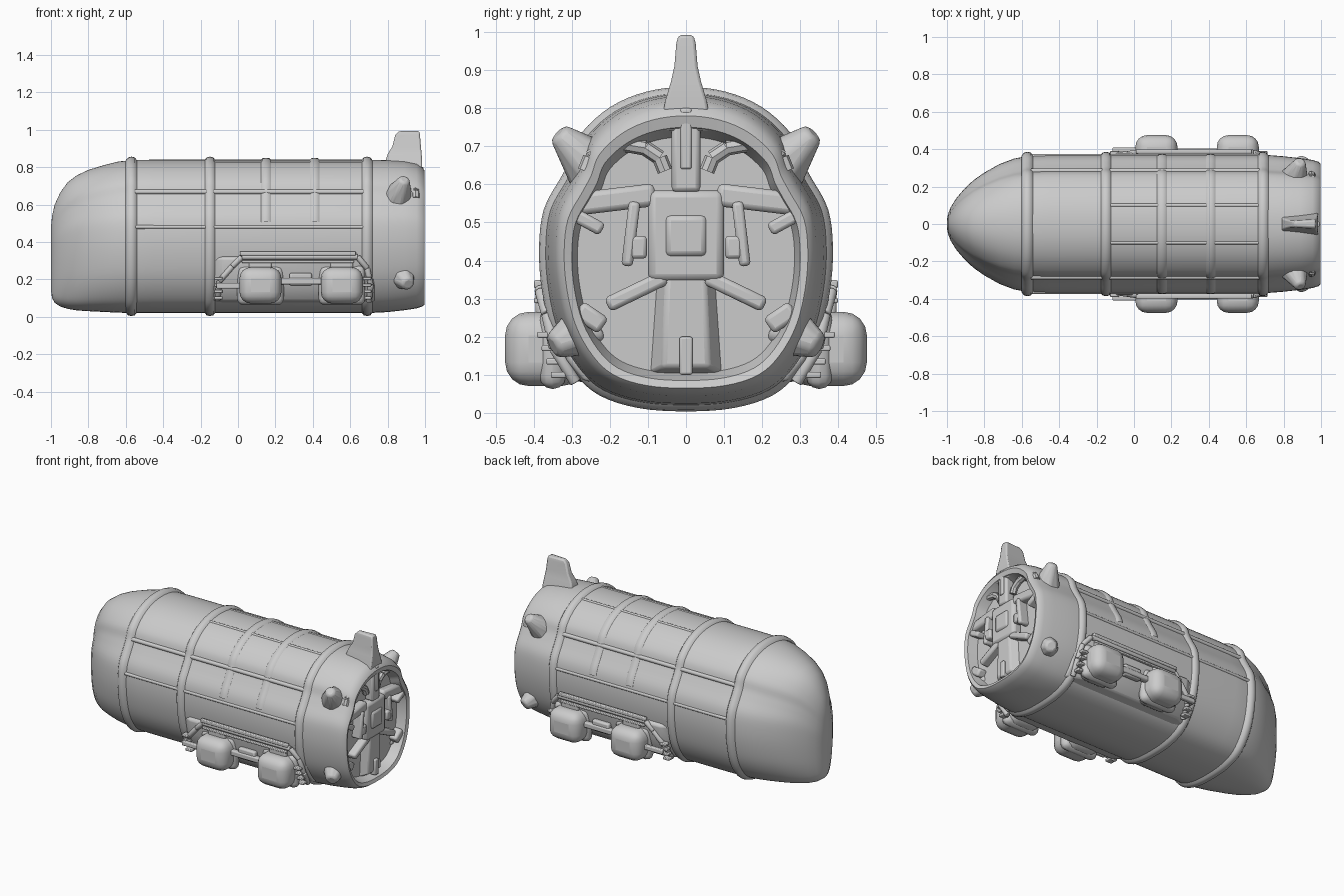
import bpy, bmesh, math
from mathutils import Vector

if "Cube" in bpy.data.objects:
    bpy.data.objects.remove(bpy.data.objects["Cube"])


def finish(name, bm, bevel=0, segs=2, angle=40):
    bmesh.ops.recalc_face_normals(bm, faces=bm.faces)
    me = bpy.data.meshes.new(name)
    bm.to_mesh(me)
    bm.free()
    for p in me.polygons:
        p.use_smooth = True
    me.set_sharp_from_angle(angle=math.radians(angle))
    ob = bpy.data.objects.new(name, me)
    bpy.context.collection.objects.link(ob)
    if bevel:
        m = ob.modifiers.new("bevel", 'BEVEL')
        m.width, m.segments, m.limit_method = bevel, segs, 'ANGLE'
    return ob


def loft(name, rings, closed=True, caps=True, **kw):
    bm = bmesh.new()
    vs = [[bm.verts.new(p) for p in r] for r in rings]
    n = len(rings[0])
    for a, b in zip(vs, vs[1:]):
        for i in range(n if closed else n - 1):
            j = (i + 1) % n
            bm.faces.new((a[i], a[j], b[j], b[i]))
    if caps:
        bm.faces.new(vs[0])
        bm.faces.new(vs[-1])
    return finish(name, bm, **kw)


def box(name, c, size, bevel=0.01, segs=2, rx=0):
    bm = bmesh.new()
    bmesh.ops.create_cube(bm, size=1)
    bmesh.ops.scale(bm, vec=size, verts=bm.verts)
    ob = finish(name, bm, bevel, segs)
    ob.location, ob.rotation_euler = c, (rx, 0, 0)
    return ob


def rod(name, a, b, r1, r2=None, sides=10, flat=1, bevel=0):
    a, b = Vector(a), Vector(b)
    bm = bmesh.new()
    bmesh.ops.create_cone(bm, cap_ends=True, segments=sides, radius1=r1,
                          radius2=r1 if r2 is None else r2, depth=(b - a).length)
    bmesh.ops.transform(bm, matrix=(b - a).to_track_quat('Z', 'Y').to_matrix().to_4x4(), verts=bm.verts)
    bmesh.ops.scale(bm, vec=(1, 1, flat), verts=bm.verts)
    ob = finish(name, bm, bevel)
    ob.location = (a + b) / 2
    return ob


# Hull cross-section, right half from keel to crown (y, z)
HALF = [(0, .02), (.12, .028), (.22, .06), (.285, .12), (.335, .21), (.362, .32), (.37, .43),
        (.358, .53), (.315, .61), (.288, .66), (.262, .725), (.19, .79), (.1, .828), (0, .84)]


def smooth_half():
    p = [Vector(q) for q in [(-.12, .028)] + HALF + [(-.1, .828)]]
    out = []
    for i in range(1, len(p) - 2):
        a, b, c, d = p[i - 1:i + 3]
        for k in range(4):
            t = k / 4
            out.append(.5 * (2 * b + (c - a) * t + (2 * a - 5 * b + 4 * c - d) * t * t
                             + (3 * b - a - 3 * c + d) * t ** 3))
    return out + [p[-2]]


half = smooth_half()
LOOP = [(q.x, q.y) for q in half] + [(-q.x, q.y) for q in half[-2:0:-1]]


def ring(x, w, z0, z1):
    return [Vector((x, y * w / .37, z0 + (z - .02) * (z1 - z0) / .82)) for y, z in LOOP]


# Hull: wedge nose, straight barrel, tapering tail with a recessed end
STATIONS = [(-1, .025, .14, .48), (-.994, .055, .10, .54), (-.98, .09, .075, .6), (-.95, .138, .055, .665),
            (-.91, .185, .042, .72), (-.86, .233, .034, .757), (-.8, .275, .03, .785), (-.72, .32, .026, .81),
            (-.64, .35, .022, .83), (-.56, .365, .02, .838), (-.45, .37, .02, .84), (.7, .37, .02, .84),
            (.8, .362, .025, .837), (.89, .352, .035, .832), (.955, .342, .045, .82), (.985, .333, .055, .80),
            (.998, .32, .065, .78), (.99, .3, .085, .75), (.93, .285, .105, .725)]
loft("hull", [ring(*s) for s in STATIONS])


# Raised ribs around the hull; some cover only the upper deck
def rib(name, x, zmin=-1, h=.016):
    pts = [(y, z) for y, z in LOOP if z > zmin]
    rings = []
    for dx, o in ((-.032, -.006), (-.018, h * .75), (0, h), (.018, h * .75), (.032, -.006)):
        r = []
        for y, z in pts:
            d = Vector((0, y, z - .43)).normalized()
            r.append(Vector((x + dx, y, z)) + d * o)
        rings.append(r)
    loft(name, rings, closed=zmin < 0, caps=False)


for x in (-.57, -.15, .69):
    rib("hull_rib", x)
for x in (.15, .41):
    rib("deck_rib", x, .5, .01)

# Lengthwise seams
for s in (1, -1):
    rod("deck_seam", (-.57, s * .284, .668), (.7, s * .284, .668), .013)
    rod("crown_seam", (-.15, s * .1, .824), (.69, s * .1, .824), .009)
    rod("side_seam", (-.57, s * .364, .48), (.7, s * .364, .48), .01)

# Tail fin with flared root
FIN = [(.74, .78, .985, .07), (.82, .785, .985, .055), (.87, .80, .982, .04),
       (.91, .825, .978, .031), (.97, .84, .973, .026), (.992, .86, .97, .02)]
loft("tail_fin", [[(a, -h * .7, z), (b, -h, z), (b, h, z), (a, h * .7, z)] for z, a, b, h in FIN], bevel=.008)

for s in (1, -1):
    # Stub fins around the tail
    rod("upper_stub_fin", (.855, s * .24, .64), (.89, s * .335, .735), .085, .03, 8, bevel=.012)
    rod("lower_stub_fin", (.87, s * .25, .225), (.91, s * .35, .175), .085, .036, 7, bevel=.012)

    # Undercarriage bay: filled plate, frame and rails
    prof = [(.2, .07), (.3, .085), (.345, .14), (.368, .22), (.382, .31), (.33, .345)]
    bay = [[(x, s * (y - d), z) for y, z in prof] for x, d in ((-.13, .03), (-.08, 0), (.62, 0), (.73, .035))]
    loft("bay_plate", bay, bevel=.008)
    frame = [(-.11, .3, .09), (-.1, .365, .19), (-.03, .375, .27), (.02, .382, .32),
             (.64, .382, .32), (.69, .365, .26), (.71, .345, .17), (.7, .29, .08)]
    for a, b in zip(frame, frame[1:]):
        rod("bay_frame", (a[0], s * a[1], a[2]), (b[0], s * b[1], b[2]), .016, bevel=.004)
    box("upper_rail", (.32, s * .388, .338), (.62, .022, .022), .005)
    box("lower_rail", (.32, s * .39, .295), (.6, .018, .014), .004)
    for k in range(4):
        for x in (-.105, .69):
            box("bay_tooth", (x, s * (.335 + .012 * k), .1 + .035 * k), (.045, .04, .016), .004)

    # Rounded wheel pods with collars, axles and links
    for x in (.12, .555):
        box("wheel_pod", (x, s * .37, .168), (.225, .21, .195), .062, 4)
        box("pod_collar", (x, s * .35, .17), (.25, .07, .215), .05, 3)
        box("pod_bracket", (x, s * .375, .275), (.12, .04, .05), .01)
    box("pod_link", (.335, s * .385, .19), (.24, .035, .035), .008)
    box("pod_link_plate", (.335, s * .375, .2), (.12, .04, .07), .01)
    box("front_strut", (-.04, s * .397, .165), (.15, .026, .03), .006)

# Tail machinery inside the recessed end
box("tail_hub", (.95, 0, .465), (.07, .2, .24), .02)
box("hub_boss", (.965, 0, .465), (.06, .11, .11), .015)
box("upper_keel", (.955, 0, .68), (.06, .075, .2), .012)
box("upper_keel_ridge", (.97, 0, .72), (.045, .03, .16), .006)
loft("lower_column", [[(x, -a, z), (x, a, z), (x, b, z2), (x, -b, z2)]
                      for x, a, b, z, z2 in ((.92, .1, .08, .1, .37), (.975, .06, .05, .12, .36))], bevel=.01)
box("lower_key", (.97, 0, .15), (.04, .035, .1), .006)
for s in (1, -1):
    box("side_arm", (.95, s * .19, .56), (.06, .22, .06), .015, rx=s * -.12)
    box("inner_rib", (.955, s * .145, .47), (.07, .03, .17), .01, rx=s * .12)
    box("hook_block", (.965, s * .125, .435), (.05, .045, .06), .01)
    box("outer_claw", (.955, s * .255, .5), (.06, .08, .035), .01, rx=s * .5)
    box("lower_brace", (.95, s * .13, .32), (.06, .17, .04), .012, rx=s * -.45)
    box("lower_outer_brace", (.95, s * .25, .25), (.06, .08, .05), .012, rx=s * .6)
    # Arched lip above each upper pocket
    arc = [(s * (.16 + .105 * math.cos(t)), .635 + .07 * math.sin(t))
           for t in [math.pi * k / 6 for k in range(7)]]
    for (y, z), (y2, z2) in zip(arc, arc[1:]):
        rod("pocket_lip", (.95, y, z), (.95, y2, z2), .02, sides=8)
